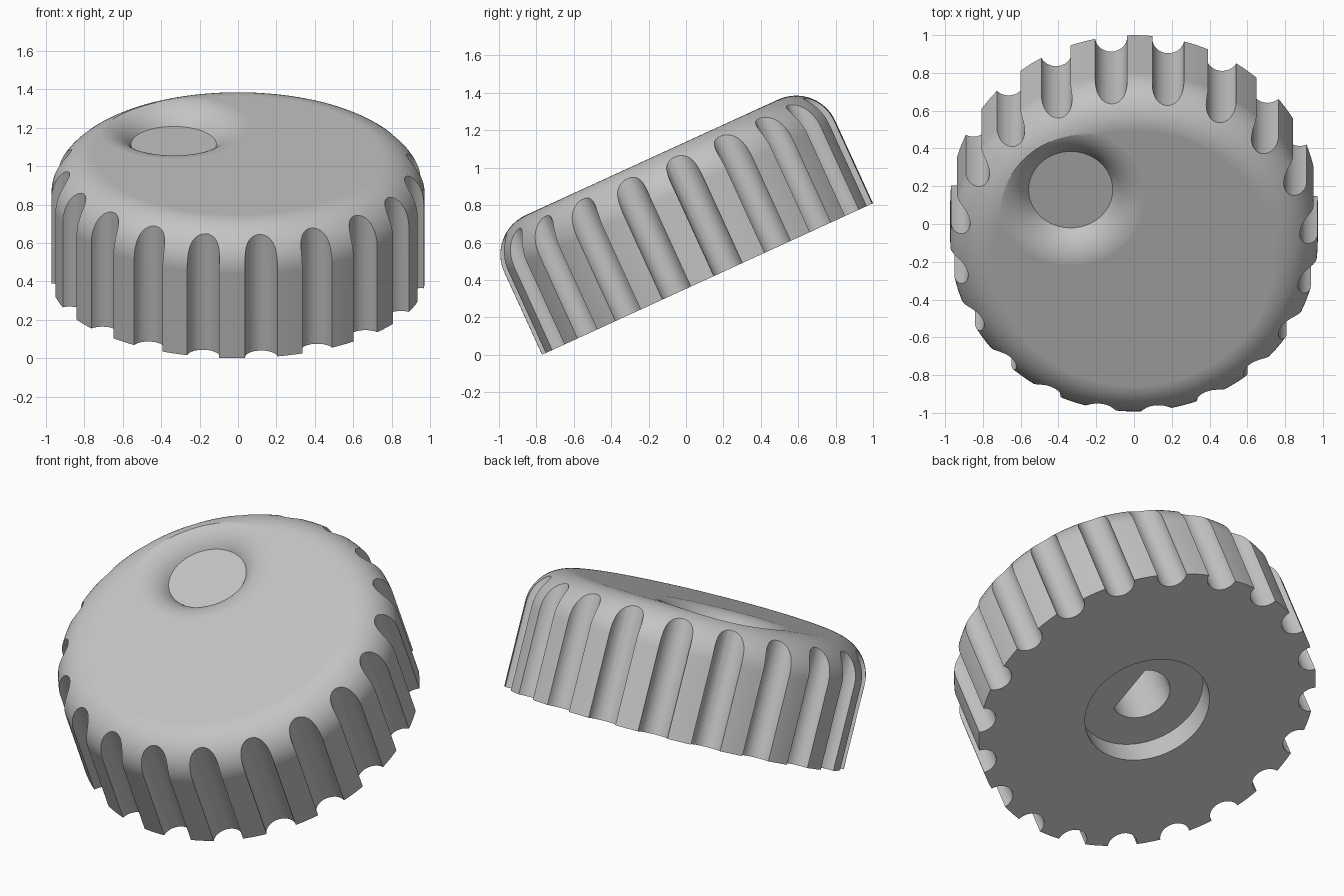
import bpy, bmesh, math
from mathutils import Vector

cube = bpy.data.objects.get("Cube")
if cube:
    bpy.data.objects.remove(cube)

RADIUS, HEIGHT, FILLET = 0.973, 0.715, 0.23
FLUTES, FLUTE_R = 20, 0.085
DISH_R, DISH_FLOOR, DISH_TUBE = 0.4, 0.2225, 0.21
TILT = math.radians(24.6)

grey = bpy.data.materials.new("plain grey")
grey.use_nodes = True
colour = (0.55, 0.55, 0.55, 1)
grey.diffuse_color = colour
grey.node_tree.nodes["Principled BSDF"].inputs["Base Color"].default_value = colour


def finish(name, bm):
    bmesh.ops.recalc_face_normals(bm, faces=bm.faces)
    mesh = bpy.data.meshes.new(name)
    bm.to_mesh(mesh)
    bm.free()
    obj = bpy.data.objects.new(name, mesh)
    bpy.context.collection.objects.link(obj)
    mesh.materials.append(grey)
    return obj


def arc(cx, cy, r, start, end, steps):
    """Points along an arc, angles in radians."""
    angles = [start + (end - start) * i / steps for i in range(steps + 1)]
    return [(cx + r * math.cos(a), cy + r * math.sin(a)) for a in angles]


def revolve(name, profile, segments, centre=(0, 0)):
    """Closed solid from an open (radius, height) profile with flat caps."""
    bm = bmesh.new()
    rings = []
    for r, z in profile:
        ring = arc(*centre, r, 0, math.tau * (segments - 1) / segments, segments - 1)
        rings.append([bm.verts.new((x, y, z)) for x, y in ring])
    for low, high in zip(rings, rings[1:]):
        for i in range(segments):
            j = (i + 1) % segments
            bm.faces.new((low[i], low[j], high[j], high[i]))
    bm.faces.new(rings[0])
    bm.faces.new(rings[-1])
    return finish(name, bm)


def prism(bm, outline, z0, z1):
    face = bm.faces.new([bm.verts.new((x, y, z0)) for x, y in outline])
    top = bmesh.ops.extrude_face_region(bm, geom=[face])["geom"]
    verts = [v for v in top if isinstance(v, bmesh.types.BMVert)]
    bmesh.ops.translate(bm, verts=verts, vec=Vector((0, 0, z1 - z0)))


def circle(cx, cy, r, n):
    return arc(cx, cy, r, 0, math.tau * (n - 1) / n, n - 1)


# Body with a rounded upper rim
body = [(RADIUS, 0)] + arc(RADIUS - FILLET, HEIGHT - FILLET, FILLET, 0, math.pi / 2, 16)
knob = revolve("knob_body", body, 180)

# Finger grip flutes around the side
bm = bmesh.new()
for k in range(FLUTES):
    a = math.radians(7.2) + math.tau * k / FLUTES
    prism(bm, circle(0.97 * math.cos(a), 0.97 * math.sin(a), FLUTE_R, 32), -0.1, 0.9)
flutes = finish("flute_cutter", bm)

# Finger dish with a flat floor and a rounded lip
steepest = math.pi / 2 + math.asin((DISH_R - DISH_FLOOR) / DISH_TUBE)
lip = arc(DISH_R, HEIGHT - DISH_TUBE, DISH_TUBE, steepest, math.radians(93), 14)
lip += [(DISH_R + 0.03, HEIGHT + 0.002), (DISH_R + 0.03, 1)]
dish = revolve("dish_cutter", lip, 96, (-0.335, 0.356))

# Round recess underneath and the shaft hole with one flat side
bm = bmesh.new()
prism(bm, circle(0, 0, 0.36, 72), -0.1, 0.14)
recess = finish("recess_cutter", bm)
bm = bmesh.new()
flat = math.acos(0.08 / 0.17)
prism(bm, arc(0, 0, 0.17, flat, math.tau - flat, 40), 0.05, 0.54)
shaft = finish("shaft_hole_cutter", bm)

bpy.ops.object.select_all(action="DESELECT")
knob.select_set(True)
bpy.context.view_layer.objects.active = knob
for cutter in (flutes, dish, recess, shaft):
    cutter.hide_render = True
    mod = knob.modifiers.new(cutter.name, "BOOLEAN")
    mod.operation, mod.solver, mod.object = "DIFFERENCE", "EXACT", cutter
    bpy.ops.object.modifier_apply(modifier=mod.name)
    bpy.data.objects.remove(cutter)

# Smooth shading, then lean the knob back to front
bpy.ops.object.shade_smooth_by_angle(angle=math.radians(20))
knob.modifiers.new("even_shading", "WEIGHTED_NORMAL").keep_sharp = True
knob.rotation_euler.x = TILT
knob.location = (0, 0.115, RADIUS * math.sin(TILT))
